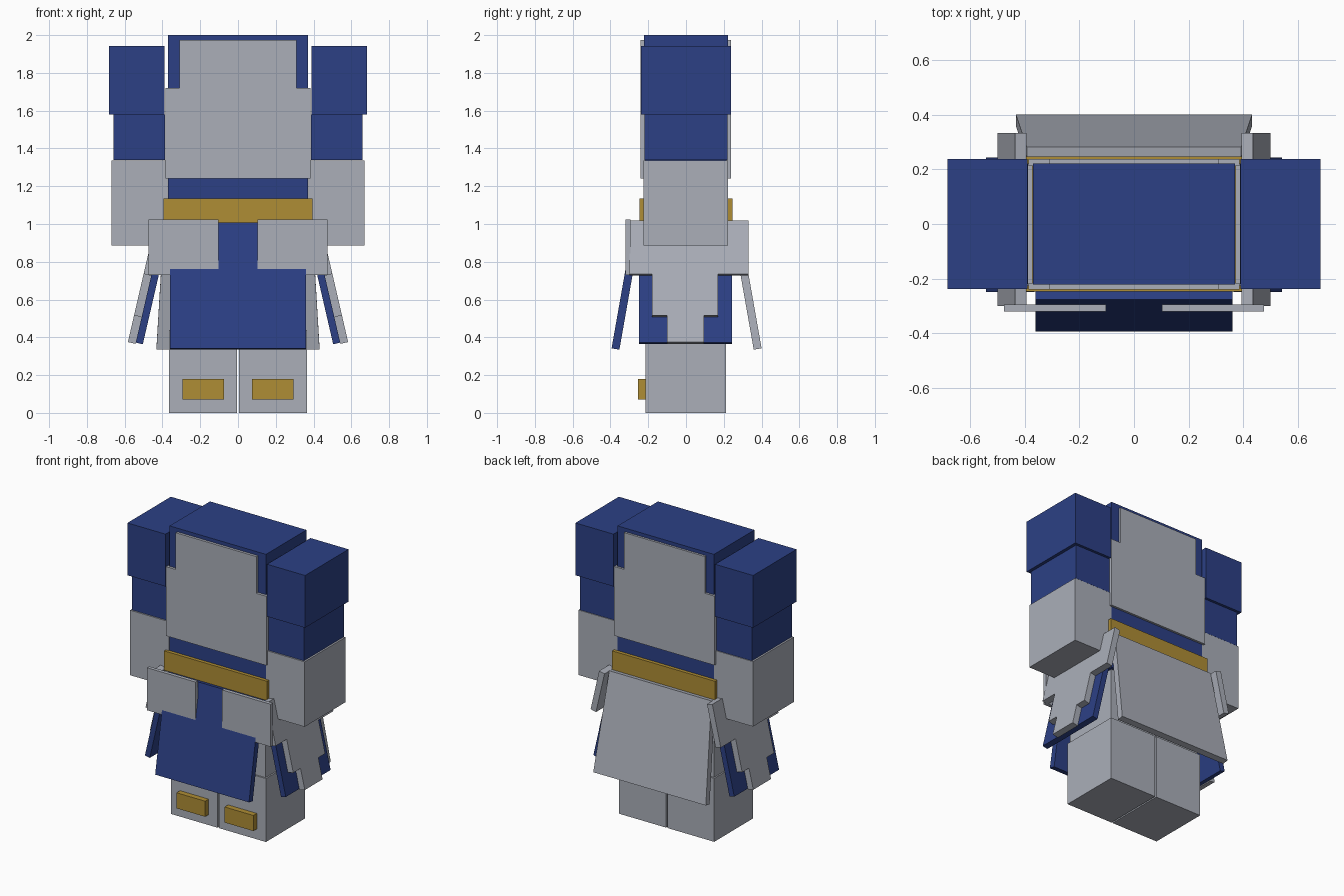
import bpy, bmesh, math
from mathutils import Matrix, Vector

if "Cube" in bpy.data.objects:
    bpy.data.objects.remove(bpy.data.objects["Cube"])


def material(name, rgb):
    m = bpy.data.materials.new(name)
    m.diffuse_color = (*rgb, 1)
    m.use_nodes = True
    m.node_tree.nodes["Principled BSDF"].inputs["Base Color"].default_value = m.diffuse_color
    return m


BLUE = material("navy blue", (0.025, 0.051, 0.235))
GREY = material("steel grey", (0.405, 0.427, 0.485))
GOLD = material("dull gold", (0.43, 0.27, 0.035))


def prism(name, mat, outline, depth, matrix=Matrix()):
    """Extrude an outline (u along x, v along z) by depth along +y, then place it."""
    bm = bmesh.new()
    face = bm.faces.new([bm.verts.new((u, 0, v)) for u, v in outline])
    ext = bmesh.ops.extrude_face_region(bm, geom=[face])
    verts = [g for g in ext["geom"] if isinstance(g, bmesh.types.BMVert)]
    bmesh.ops.translate(bm, verts=verts, vec=(0, depth, 0))
    bm.transform(matrix)
    bmesh.ops.recalc_face_normals(bm, faces=bm.faces)
    me = bpy.data.meshes.new(name)
    bm.to_mesh(me)
    bm.free()
    me.materials.append(mat)
    ob = bpy.data.objects.new(name, me)
    bpy.context.collection.objects.link(ob)
    return ob


def box(name, mat, x, y, z):
    outline = [(x[0], z[0]), (x[1], z[0]), (x[1], z[1]), (x[0], z[1])]
    return prism(name, mat, outline, y[1] - y[0], Matrix.Translation((0, y[0], 0)))


def place(origin, tilt, turn=0):
    """Tilt a hanging panel so its lower edge swings outward, then turn it."""
    return (Matrix.Translation(origin) @ Matrix.Rotation(math.radians(turn), 4, 'Z')
            @ Matrix.Rotation(math.radians(-tilt), 4, 'X'))


def mirrored(ob):
    ob.modifiers.new("mirror", 'MIRROR')
    return ob


# Torso with stepped plates on chest and back
box("torso", BLUE, (-.37, .37), (-.222, .222), (.8, 2.0))
plate = [(-.385, 1.24), (.385, 1.24), (.385, 1.72), (.31, 1.72),
         (.31, 1.975), (-.31, 1.975), (-.31, 1.72), (-.385, 1.72)]
prism("chest_plate", GREY, plate, .025, Matrix.Translation((0, -.24, 0)))
prism("back_plate", GREY, plate, .025, Matrix.Translation((0, .212, 0)))
box("belt", GOLD, (-.395, .395), (-.246, .246), (1.0, 1.135))

# Arms
mirrored(box("shoulder_guard", BLUE, (.39, .682), (-.238, .238), (1.58, 1.943)))
mirrored(box("upper_arm", BLUE, (.387, .66), (-.22, .22), (1.338, 1.58)))
mirrored(box("gauntlet", GREY, (.372, .67), (-.226, .222), (.885, 1.336)))

# Legs and boots
mirrored(box("thigh", GREY, (.01, .355), (-.205, .2), (.44, .82)))
mirrored(box("boot", GREY, (.005, .365), (-.215, .212), (0, .44)))
mirrored(box("toe_plate", GOLD, (.075, .295), (-.253, -.214), (.072, .18)))

# Front and back skirt panels, flaring out at the bottom
prism("front_skirt", BLUE, [(-.36, 0), (.36, 0), (.36, .675), (-.36, .675)],
      .042, place((0, -.394, .342), 10))
prism("back_skirt", GREY, [(-.432, 0), (.432, 0), (.392, .68), (-.392, .68)],
      .042, place((0, .4, .342), 10, 180))

# Hip armour: front plates, stepped side guards and the cloth under them
mirrored(box("hip_front_plate", GREY, (.102, .475), (-.32, -.295), (.73, 1.025)))
guard = [(-.1, 0), (.095, 0), (.095, .145), (.17, .145), (.17, .37), (.332, .37),
         (.332, .66), (-.3, .66), (-.3, .37), (-.18, .37), (-.18, .145), (-.1, .145)]
mirrored(prism("hip_side_guard", GREY, guard, .042, place((.583, 0, .375), 13, 90)))
mirrored(prism("hip_side_cloth", BLUE,
               [(-.248, 0), (.243, 0), (.243, .62), (-.248, .62)],
               .038, place((.541, 0, .372), 13, 90)))
